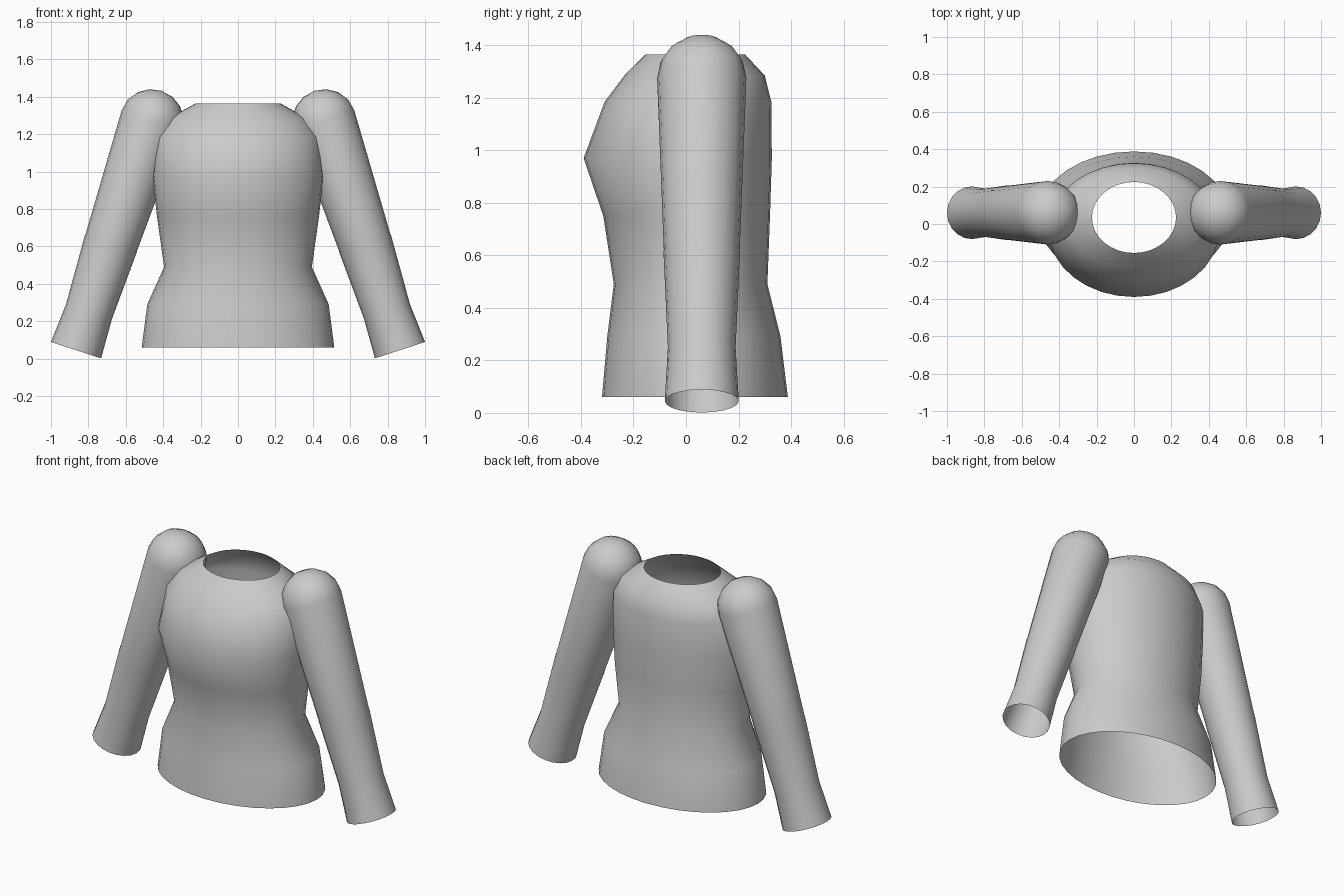
import bpy, bmesh, math
from mathutils import Vector

if "Cube" in bpy.data.objects:
    bpy.data.objects.remove(bpy.data.objects["Cube"])

fabric = bpy.data.materials.new("grey_fabric")
fabric.diffuse_color = (0.6, 0.6, 0.6, 1)
fabric.use_nodes = True
fabric.node_tree.nodes["Principled BSDF"].inputs["Base Color"].default_value = fabric.diffuse_color


def loft(name, rings, tip=None):
    """Skin a list of rings; optionally close the first ring to a tip point."""
    bm = bmesh.new()
    loops = [[bm.verts.new(p) for p in ring] for ring in rings]
    n = len(loops[0])
    for a, b in zip(loops, loops[1:]):
        for i in range(n):
            j = (i + 1) % n
            bm.faces.new((a[i], a[j], b[j], b[i]))
    if tip is not None:
        t = bm.verts.new(tip)
        for i in range(n):
            bm.faces.new((t, loops[0][(i + 1) % n], loops[0][i]))
    bmesh.ops.recalc_face_normals(bm, faces=bm.faces)
    # open shells: make sure the normals point outward
    face = bm.faces[n // 4]
    middle = sum((v.co for v in loops[0]), Vector()) / n
    if face.normal.dot(face.calc_center_median() - middle) < 0:
        bmesh.ops.reverse_faces(bm, faces=bm.faces)
    mesh = bpy.data.meshes.new(name)
    bm.to_mesh(mesh)
    bm.free()
    mesh.materials.append(fabric)
    obj = bpy.data.objects.new(name, mesh)
    bpy.context.collection.objects.link(obj)
    bpy.ops.object.select_all(action='DESELECT')
    obj.select_set(True)
    bpy.context.view_layer.objects.active = obj
    bpy.ops.object.shade_smooth_by_angle(angle=math.radians(50))
    return obj


def angles(n):
    return [2 * math.pi * i / n for i in range(n)]


# Torso: height, half width, front y, back y; open at neck and hem
torso = [(0.06, 0.515, -0.32, 0.388), (0.29, 0.485, -0.30, 0.36),
         (0.49, 0.395, -0.275, 0.31), (0.75, 0.432, -0.315, 0.32),
         (0.97, 0.457, -0.39, 0.327), (1.185, 0.44, -0.31, 0.325),
         (1.285, 0.37, -0.235, 0.30), (1.365, 0.225, -0.155, 0.225)]
loft("torso", [[Vector((w * math.cos(a), (f + b) / 2 + (b - f) / 2 * math.sin(a), z))
                for a in angles(32)] for z, w, f, b in torso])

# Sleeves: round sections along a slanted axis, domed shoulder, open cuff
Y = 0.06
AXIS = Vector((0.31, 0, -0.95)).normalized()
SIDE = Vector((-AXIS.z, 0, AXIS.x))


def ring(centre, r, s):
    pts = [centre + SIDE * (r * math.cos(a)) + Vector((0, r * math.sin(a), 0))
           for a in angles(20)]
    return [Vector((p.x * s, p.y, p.z)) for p in pts]


shoulder = Vector((0.46, Y, 1.275))
elbow = Vector((0.682, Y, 0.607))
wrist = Vector((0.797, Y, 0.25))
cuff = Vector((0.866, Y, 0.045))
for s, label in ((-1, "right"), (1, "left")):
    dome = [ring(shoulder - AXIS * (0.165 * math.cos(t)), 0.17 * math.sin(t), s)
            for t in (math.radians(d) for d in (22.5, 45, 67.5, 90))]
    tip = shoulder - AXIS * 0.165
    loft(label + "_upper_sleeve", dome + [ring(elbow, 0.144, s)],
         Vector((tip.x * s, tip.y, tip.z)))
    loft(label + "_lower_sleeve", [ring(elbow - AXIS * 0.01, 0.146, s),
                                   ring(wrist, 0.129, s), ring(cuff, 0.141, s)])
